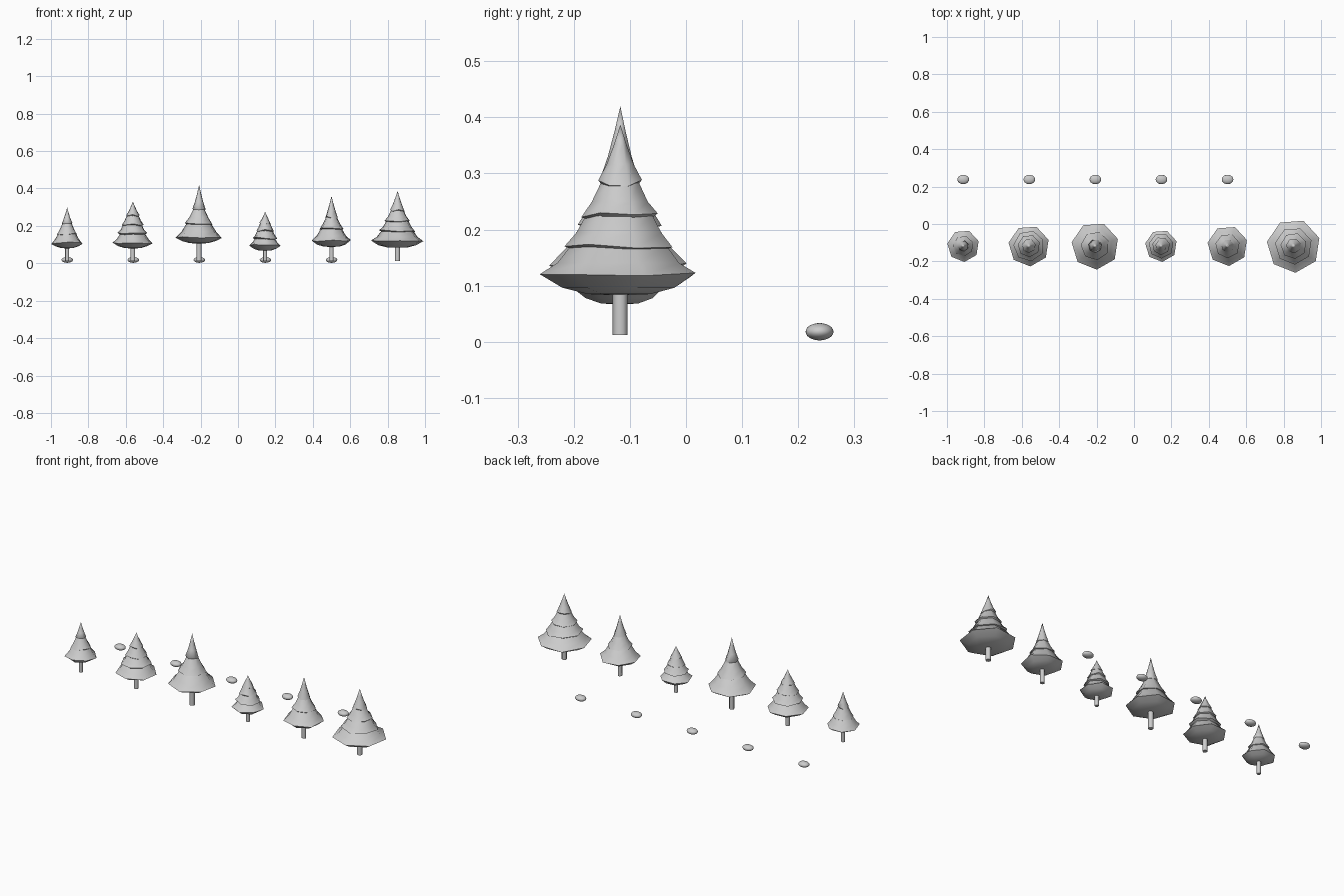
import bpy, bmesh, math, random

if "Cube" in bpy.data.objects:
    bpy.data.objects.remove(bpy.data.objects["Cube"])

random.seed(4)
SIDES = 7
TREE_Y = -0.117
TRUNK_BASE = 0.012


def finish(bm, name, angle):
    bmesh.ops.recalc_face_normals(bm, faces=bm.faces)
    mesh = bpy.data.meshes.new(name)
    bm.to_mesh(mesh)
    bm.free()
    ob = bpy.data.objects.new(name, mesh)
    bpy.context.collection.objects.link(ob)
    bpy.ops.object.select_all(action='DESELECT')
    ob.select_set(True)
    bpy.context.view_layer.objects.active = ob
    bpy.ops.object.shade_smooth_by_angle(angle=math.radians(angle))
    return ob


def lathe(bm, x, profile, phase, rim=None):
    """Seven-sided lathe; the ring with index rim gets uneven tips."""
    rings = []
    for i, (r, z) in enumerate(profile):
        if r == 0:
            rings.append([bm.verts.new((x, TREE_Y, z))] * SIDES)
            continue
        ring = []
        for k in range(SIDES):
            a = math.radians(phase) + math.tau * k / SIDES
            dz = random.uniform(-0.006, 0.006) if i == rim else 0
            ring.append(bm.verts.new((x + r * math.cos(a), TREE_Y + r * math.sin(a), z + dz)))
        rings.append(ring)
    for lo, hi in zip(rings, rings[1:]):
        for k in range(SIDES):
            n = (k + 1) % SIDES
            quad = list(dict.fromkeys((lo[k], lo[n], hi[n], hi[k])))
            bm.faces.new(quad)


# x, apex height, trunk radius, tiers from the bottom as (rim radius, rim height)
TREES = [
    (-0.913, 0.298, 0.011, [(0.086, 0.108), (0.055, 0.158), (0.029, 0.213)]),
    (-0.562, 0.330, 0.013, [(0.110, 0.110), (0.083, 0.158), (0.060, 0.207), (0.037, 0.255)]),
    (-0.208, 0.420, 0.014, [(0.127, 0.138), (0.077, 0.212), (0.036, 0.288)]),
    (0.145, 0.275, 0.011, [(0.086, 0.095), (0.067, 0.135), (0.048, 0.175), (0.031, 0.215)]),
    (0.500, 0.360, 0.012, [(0.108, 0.118), (0.066, 0.184), (0.034, 0.247)]),
    (0.853, 0.387, 0.014, [(0.144, 0.117), (0.100, 0.172), (0.070, 0.225), (0.040, 0.283)]),
]

for t, (x, apex, trunk_r, tiers) in enumerate(TREES, 1):
    # trunk
    bm = bmesh.new()
    top = tiers[0][1]
    lathe(bm, x, [(0, TRUNK_BASE), (trunk_r, TRUNK_BASE), (trunk_r, top), (0, top)], 17)
    finish(bm, f"trunk_{t}", 60)

    # flared branch tiers with a bulging underside
    bm = bmesh.new()
    for i, (r, z) in enumerate(tiers):
        d = 0.02 + 0.1 * r if i == 0 else 0.01 + 0.1 * r
        profile = [(0, z - d), (0.4 * r, z - 0.93 * d), (0.72 * r, z - 0.6 * d), (r, z)]
        if i + 1 < len(tiers):
            ra, za = tiers[i + 1]
            inner = min(0.62 * r, 0.88 * ra)
            profile += [(r * 0.5 + inner * 0.46, z + 0.43 * (za - z)),
                        (inner, za), (inner * 0.6, za + 0.018), (0, za + 0.03)]
        else:
            h = apex - z
            profile += [(0.62 * r, z + 0.32 * h), (0.28 * r, z + 0.67 * h), (0, apex)]
        lathe(bm, x, profile, 17 + random.uniform(-6, 6) * (i > 0), rim=3)
    finish(bm, f"foliage_{t}", 60)

# flattened stones behind the trees
for s in range(5):
    bm = bmesh.new()
    bmesh.ops.create_icosphere(bm, subdivisions=3, radius=1)
    for v in bm.verts:
        v.co = (v.co.x * 0.031 - 0.913 + 0.3533 * s, v.co.y * 0.025 + 0.238, v.co.z * 0.0155 + 0.018)
    finish(bm, f"stone_{s + 1}", 60)
